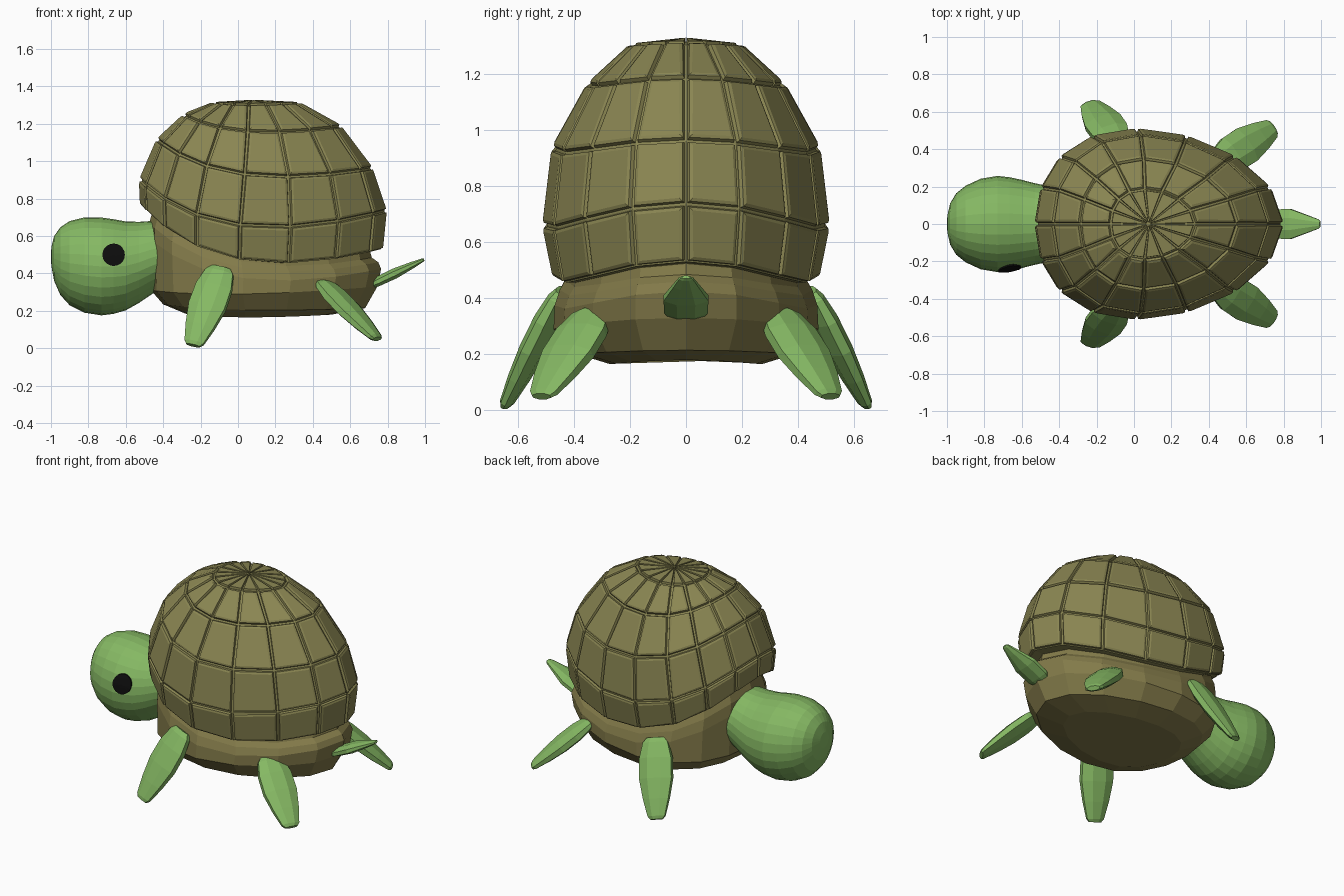
import bpy, bmesh, math
from mathutils import Vector
from mathutils.bvhtree import BVHTree

if "Cube" in bpy.data.objects:
    bpy.data.objects.remove(bpy.data.objects["Cube"])


def material(name, rgb):
    m = bpy.data.materials.new(name)
    m.diffuse_color = (*rgb, 1)
    m.use_nodes = True
    m.node_tree.nodes["Principled BSDF"].inputs["Base Color"].default_value = m.diffuse_color
    return m


SHELL = material("olive shell", (0.255, 0.238, 0.085))
BODY = material("brown olive body", (0.228, 0.198, 0.068))
GREEN = material("leaf green skin", (0.235, 0.48, 0.125))
BLACK = material("eye black", (0.004, 0.004, 0.004))


def finish(bm, name, mat):
    me = bpy.data.meshes.new(name)
    bm.to_mesh(me)
    ob = bpy.data.objects.new(name, me)
    bpy.context.collection.objects.link(ob)
    me.materials.append(mat)
    return ob


def loft(rings):
    """Skin a list of point rings; a one-point ring is a tip. Open ends are capped."""
    bm = bmesh.new()
    rows = [[bm.verts.new(p) for p in r] for r in rings]
    bands = []
    for a, b in zip(rows, rows[1:]):
        n = max(len(a), len(b))
        band = []
        for i in range(n):
            k = (i + 1) % n
            if len(a) == 1:
                band.append(bm.faces.new((a[0], b[i], b[k])))
            else:
                band.append(bm.faces.new((a[i], b[i], b[k], a[k])))
        bands.append(band)
    for r in (rows[0], rows[-1]):
        if len(r) > 2:
            bm.faces.new(r)
    bmesh.ops.recalc_face_normals(bm, faces=bm.faces[:])
    return bm, bands


def egg(x0, x1, y, zhead, zside, ztail, d=0.0, n=16):
    """Egg-shaped ring, blunt at the head end, with a saddle-shaped height."""
    x0, x1, y = x0 + d, x1 - d, y - d
    c = 0.047 * (x1 - x0)
    xm, xb = (x0 + x1) / 2 - c, (x1 - x0) / 2
    zb, zsum = (ztail - zhead) / 2, (ztail + zhead) / 2
    za, zc = (zsum + zside) / 2, (zsum - zside) / 2
    out = []
    for i in range(n):
        t = 2 * math.pi * i / n
        out.append((xm + xb * math.cos(t) + c * math.cos(2 * t),
                    y * math.sin(t),
                    za + zb * math.cos(t) + zc * math.cos(2 * t)))
    return out


# Domed shell with raised plates separated by grooves
D = 0.016
bm, bands = loft([
    [(0.08, 0, 1.315)],
    egg(-0.13, 0.33, 0.19, 1.303, 1.295, 1.303, 0.005),
    egg(-0.30, 0.56, 0.355, 1.24, 1.155, 1.18, D),
    egg(-0.44, 0.725, 0.48, 1.11, 0.93, 0.96, D),
    egg(-0.53, 0.80, 0.512, 0.90, 0.66, 0.735, D),
    egg(-0.525, 0.78, 0.475, 0.765, 0.475, 0.53, D),
    egg(-0.47, 0.71, 0.43, 0.755, 0.475, 0.525)])
plates = [f for band in bands[:5] for f in band]
bmesh.ops.inset_individual(bm, faces=plates, thickness=0.008, depth=0)
bmesh.ops.inset_individual(bm, faces=plates, thickness=0.004, depth=0.014)
quads = [f for band in bands[1:5] for f in band]
bmesh.ops.inset_individual(bm, faces=quads, thickness=0.016, depth=0.005)
finish(bm, "shell", SHELL)

# Lower body with rounded belly
bm, _ = loft([
    egg(-0.45, 0.69, 0.41, 0.80, 0.56, 0.58),
    egg(-0.46, 0.715, 0.43, 0.72, 0.465, 0.485),
    egg(-0.475, 0.75, 0.45, 0.67, 0.43, 0.46),
    egg(-0.475, 0.765, 0.468, 0.59, 0.375, 0.425),
    egg(-0.465, 0.745, 0.472, 0.31, 0.29, 0.33),
    egg(-0.40, 0.68, 0.40, 0.235, 0.205, 0.215),
    egg(-0.28, 0.50, 0.27, 0.185, 0.165, 0.18)])
finish(bm, "body", BODY)

# Head and neck: x, top z, bottom z, half width
HEAD = [(-0.998, 0.54, 0.44, 0.045), (-0.983, 0.60, 0.36, 0.11),
        (-0.95, 0.647, 0.285, 0.165), (-0.90, 0.68, 0.23, 0.205),
        (-0.82, 0.70, 0.19, 0.242), (-0.73, 0.699, 0.176, 0.257),
        (-0.665, 0.69, 0.184, 0.25), (-0.60, 0.678, 0.203, 0.236),
        (-0.53, 0.676, 0.242, 0.218), (-0.47, 0.68, 0.283, 0.205),
        (-0.38, 0.68, 0.34, 0.19)]
N = 28
rings = [[(-1.0, 0, 0.49)]]
for x, zt, zb, w in HEAD:
    rings.append([(x, w * math.cos(2 * math.pi * i / N),
                   (zt + zb) / 2 + (zt - zb) / 2 * math.sin(2 * math.pi * i / N))
                  for i in range(N)])
bm, _ = loft(rings)
tree = BVHTree.FromBMesh(bm)
finish(bm, "head", GREEN)


# Single eye: a thin disc laid onto the near side of the head
def on_head(r, a):
    x, z = -0.665 + r * math.cos(a), 0.50 + r * math.sin(a)
    hit = tree.ray_cast(Vector((x, -1, z)), Vector((0, 1, 0)))[0]
    return (x, hit.y - 0.008, z)


eye = [[on_head(0, 0)]]
for r in (0.02, 0.04, 0.06):
    eye.append([on_head(r, 2 * math.pi * i / 20) for i in range(20)])
eye.append([(x, y + 0.009, z) for x, y, z in eye[-1]])
bm, _ = loft(eye)
bmesh.ops.delete(bm, geom=[f for f in bm.faces if len(f.verts) > 4], context='FACES_ONLY')
finish(bm, "eye", BLACK)


# Leaf-shaped limbs: stations are (fraction, half width, half thickness)
def limb(name, p0, p1, wide, stations, sides=8):
    p0, p1 = Vector(p0), Vector(p1)
    d = (p1 - p0).normalized()
    w = Vector(wide)
    w = (w - w.dot(d) * d).normalized()
    n = d.cross(w)
    rings = []
    for t, hw, ht in stations:
        c = p0.lerp(p1, t)
        rings.append([c + w * hw * math.cos(2 * math.pi * (i + 0.5) / sides) * 1.08
                      + n * ht * math.sin(2 * math.pi * (i + 0.5) / sides) * 1.08
                      for i in range(sides)])
    bm, _ = loft(rings)
    finish(bm, name, GREEN)


LEAF = [(0, 0.055, 0.02), (0.06, 0.078, 0.032), (0.25, 0.10, 0.042),
        (0.5, 0.102, 0.042), (0.75, 0.08, 0.034), (0.96, 0.054, 0.022),
        (1, 0.038, 0.014)]
for s, side in ((-1, "near"), (1, "far")):
    limb("front_leg_" + side, (-0.09, s * 0.44, 0.43), (-0.24, s * 0.645, 0.015),
         (1, s * 0.2, 0), LEAF)
    limb("back_leg_" + side, (0.45, s * 0.325, 0.355), (0.745, s * 0.515, 0.05),
         (-0.55, s * 0.84, 0), LEAF)

# Tail
limb("tail", (0.68, 0, 0.325), (0.995, 0, 0.475), (0, 1, 0),
     [(0, 0.05, 0.015), (0.2, 0.078, 0.026), (0.5, 0.08, 0.028),
      (0.8, 0.045, 0.018), (0.97, 0.025, 0.01), (1, 0.015, 0.006)])
